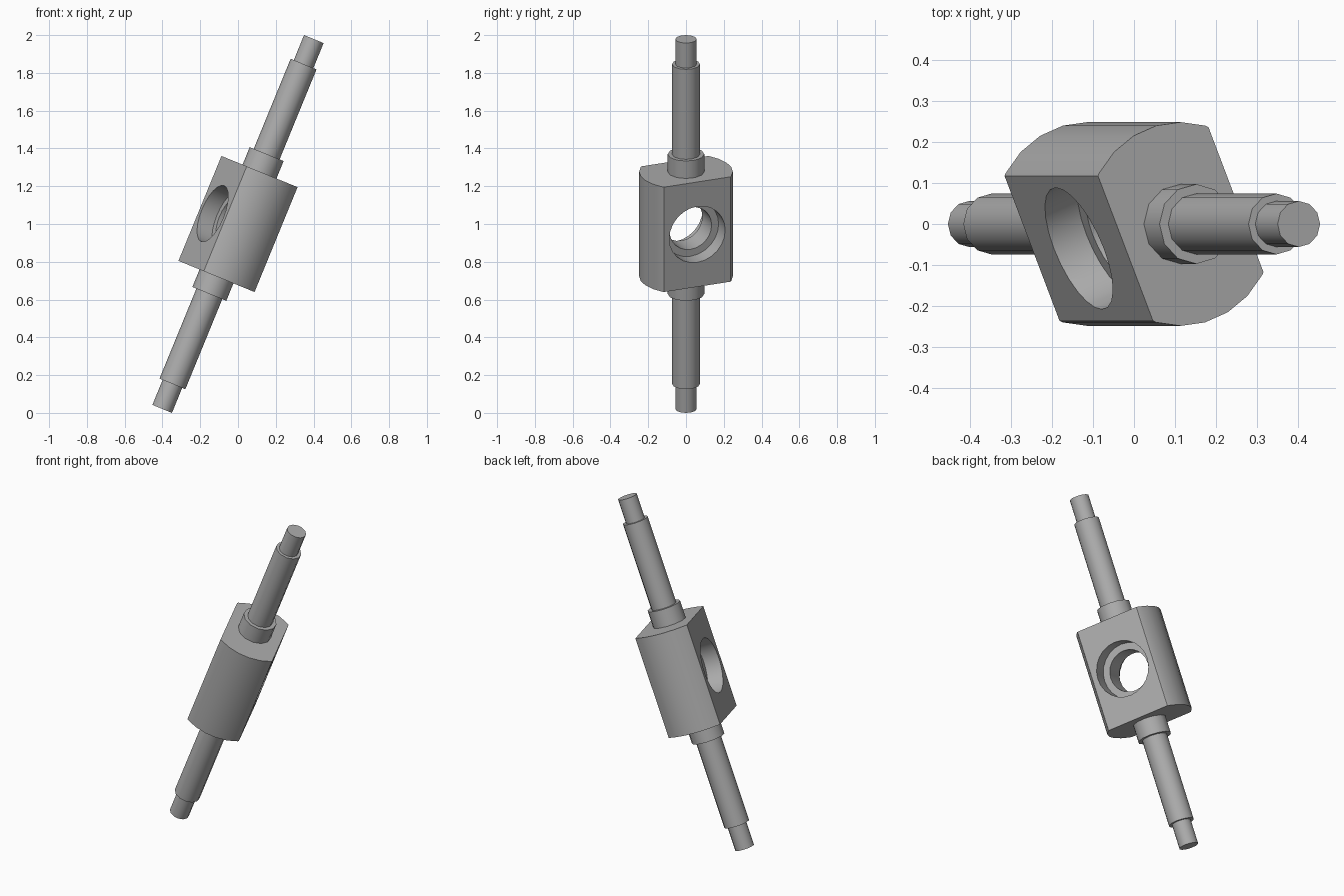
import bpy
from math import radians
from mathutils import Matrix

cube = bpy.data.objects.get("Cube")
if cube:
    bpy.data.objects.remove(cube, do_unlink=True)

steel = bpy.data.materials.new("grey_steel")
steel.use_nodes = True
steel.diffuse_color = (0.42, 0.42, 0.42, 1)
steel.node_tree.nodes["Principled BSDF"].inputs["Base Color"].default_value = (0.42, 0.42, 0.42, 1)

# The whole part leans sideways; the flats are turned about its long axis
LEAN = Matrix.Translation((0, 0, 1)) @ Matrix.Rotation(radians(22.3), 4, 'Y')
TURN = Matrix.Rotation(radians(22.3), 4, 'Z')


def place(name, matrix):
    ob = bpy.context.object
    ob.name = name
    ob.matrix_world = LEAN @ matrix
    ob.data.materials.append(steel)
    return ob


def cylinder(name, radius, length, sides, matrix):
    bpy.ops.mesh.primitive_cylinder_add(vertices=sides, radius=radius, depth=length)
    return place(name, matrix)


def boolean(target, cutter, operation):
    bpy.context.view_layer.update()
    mod = target.modifiers.new("cut", 'BOOLEAN')
    mod.operation = operation
    mod.solver = 'EXACT'
    mod.object = cutter
    bpy.context.view_layer.objects.active = target
    bpy.ops.object.modifier_apply(modifier=mod.name)
    bpy.data.objects.remove(cutter, do_unlink=True)


def smooth(ob):
    bpy.ops.object.select_all(action='DESELECT')
    ob.select_set(True)
    bpy.context.view_layer.objects.active = ob
    bpy.ops.object.shade_smooth_by_angle(angle=radians(40))


# Central block: a round bar with two parallel flats
block = cylinder("block", 0.248, 0.6, 24, Matrix.Identity(4))
bpy.ops.mesh.primitive_cube_add(size=1)
flats = place("flats_cutter", TURN @ Matrix.Diagonal((0.314, 1, 1, 1)))
boolean(block, flats, 'INTERSECT')

# Through bore, widened from both flats
ACROSS = Matrix.Rotation(radians(90), 4, 'Y')
boolean(block, cylinder("bore_cutter", 0.12, 0.6, 24, TURN @ ACROSS), 'DIFFERENCE')
for side in (-1, 1):
    seat = Matrix.Translation((side * 0.215, 0, 0)) @ ACROSS
    boolean(block, cylinder("seat_cutter", 0.16, 0.3, 24, TURN @ seat), 'DIFFERENCE')
smooth(block)

# Stepped shafts at both ends: collar, rod and end pin
steps = (("collar", 0.097, 0.3, 0.4), ("rod", 0.074, 0.4, 0.915), ("end_pin", 0.056, 0.915, 1.058))
for end, sign in (("upper", 1), ("lower", -1)):
    for part, radius, start, stop in steps:
        centre = Matrix.Translation((0, 0, sign * (start + stop) / 2))
        smooth(cylinder(f"{end}_{part}", radius, stop - start, 12, centre))
